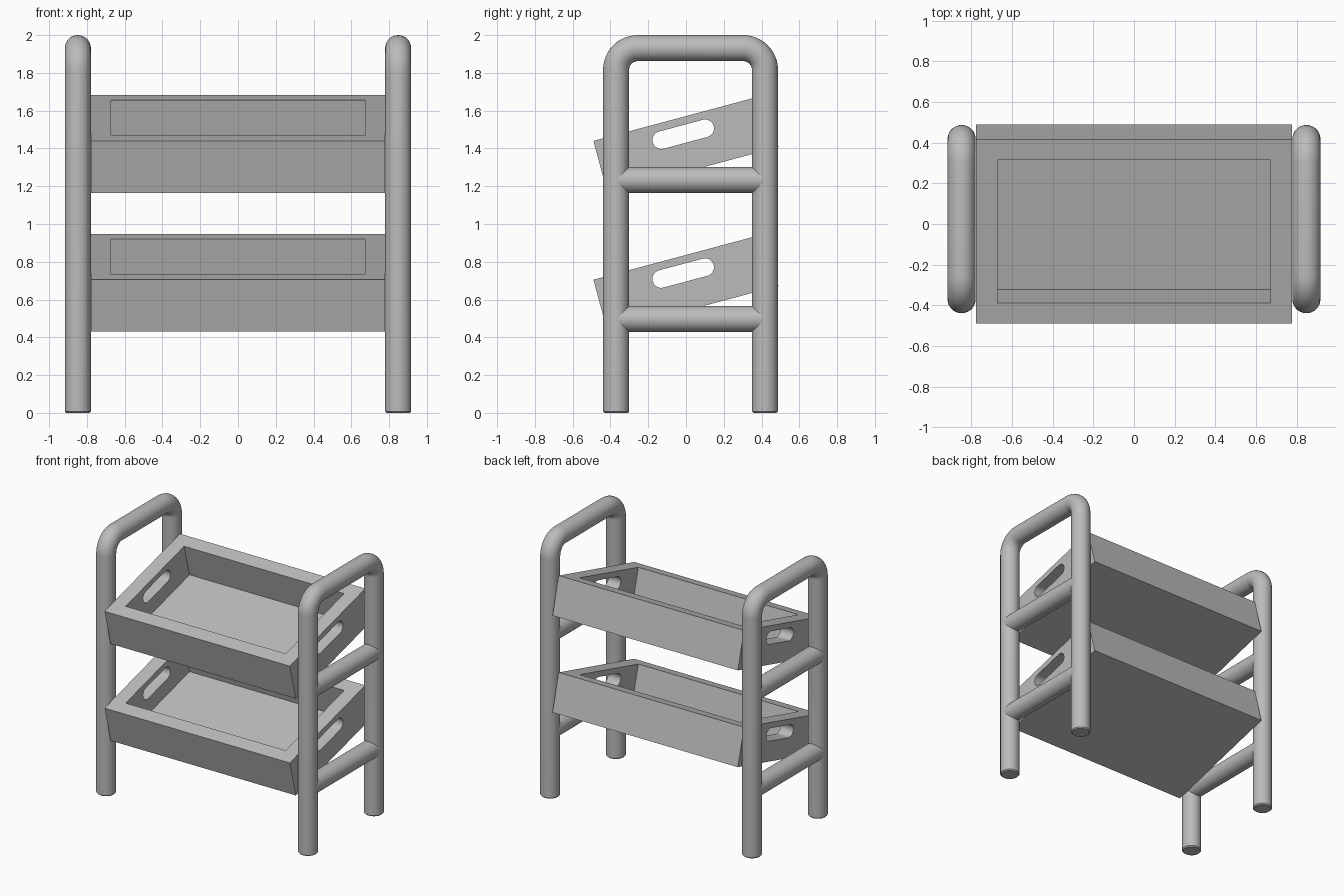
import bpy, bmesh, math
from mathutils import Matrix, Vector

cube = bpy.data.objects.get("Cube")
if cube:
    bpy.data.objects.remove(cube, do_unlink=True)

grey = bpy.data.materials.new("plain grey")
grey.use_nodes = True
colour = (0.5, 0.5, 0.5, 1)
grey.diffuse_color = colour
grey.node_tree.nodes["Principled BSDF"].inputs["Base Color"].default_value = colour

TUBE = 0.069
SIDE_X = 0.848
FRONT_Y, BACK_Y = -0.37, 0.418
TILT = math.radians(15)


def finish(name, bm):
    bmesh.ops.recalc_face_normals(bm, faces=bm.faces[:])
    mesh = bpy.data.meshes.new(name)
    bm.to_mesh(mesh)
    bm.free()
    mesh.materials.append(grey)
    obj = bpy.data.objects.new(name, mesh)
    bpy.context.collection.objects.link(obj)
    return obj


def smooth(obj):
    bpy.ops.object.select_all(action="DESELECT")
    obj.select_set(True)
    bpy.context.view_layer.objects.active = obj
    bpy.ops.object.shade_smooth_by_angle(angle=math.radians(35))


def tube(name, x, path, sides=32):
    """Sweep a round section along (y, z, radius) points at one x."""
    bm = bmesh.new()
    rings = []
    for i, (y, z, r) in enumerate(path):
        a, b = path[max(i - 1, 0)], path[min(i + 1, len(path) - 1)]
        along = Vector((0, b[0] - a[0], b[1] - a[1])).normalized()
        across = Vector((1, 0, 0))
        up = along.cross(across)
        ring = []
        for k in range(sides):
            t = math.tau * k / sides
            ring.append(bm.verts.new(Vector((x, y, z)) + r * (math.cos(t) * across + math.sin(t) * up)))
        rings.append(ring)
    for p, q in zip(rings, rings[1:]):
        for k in range(sides):
            n = (k + 1) % sides
            bm.faces.new((p[k], p[n], q[n], q[k]))
    bm.faces.new(rings[0])
    bm.faces.new(rings[-1])
    smooth(finish(name, bm))


def box(name, lo, hi):
    bm = bmesh.new()
    bmesh.ops.create_cube(bm, size=1)
    lo, hi = Vector(lo), Vector(hi)
    for v in bm.verts:
        v.co = (lo + hi) / 2 + v.co * (hi - lo)
    return finish(name, bm)


def slot_cutter(y, z, half, radius):
    """Long rounded bar along x that cuts both hand holes."""
    bm = bmesh.new()
    ring = []
    for end in (1, -1):
        for k in range(17):
            t = math.pi * (k / 16 - 0.5)
            ring.append(bm.verts.new((-1, y + end * (half + radius * math.cos(t)),
                                      z + end * radius * math.sin(t))))
    face = bm.faces.new(ring)
    out = bmesh.ops.extrude_face_region(bm, geom=[face])
    new = [g for g in out["geom"] if isinstance(g, bmesh.types.BMVert)]
    bmesh.ops.translate(bm, verts=new, vec=(2, 0, 0))
    return finish("slot_cutter", bm)


# Frames: an arched tube on each side, with slightly eased feet
BEND, TOP_Z = 0.115, 1.931
arc = []
for cy, start in ((FRONT_Y + BEND, math.pi), (BACK_Y - BEND, math.pi / 2)):
    for k in range(13):
        t = start - k * math.pi / 24
        arc.append((cy + BEND * math.cos(t), TOP_Z - BEND + BEND * math.sin(t), TUBE))
foot = [(0, TUBE - 0.008), (0.008, TUBE)]
arch = ([(FRONT_Y, z, r) for z, r in foot] + arc
        + [(BACK_Y, z, r) for z, r in reversed(foot)])

for side, sx in (("left", 1), ("right", -1)):
    tube(side + "_frame", sx * SIDE_X, arch)
    for level, z in (("lower", 0.497), ("upper", 1.232)):
        tube(f"{side}_{level}_rung", sx * SIDE_X,
             [(FRONT_Y, z, TUBE), (BACK_Y, z, TUBE)])

# Trays: hollow boxes with hand holes, tilted towards the front
LENGTH, DEPTH, WALL, HALF_X = 0.938, 0.285, 0.106, 0.778
for level, z in (("lower", 0.705), ("upper", 1.44)):
    tray = box(level + "_tray", (-HALF_X, 0, -DEPTH), (HALF_X, LENGTH, 0))
    cutters = [
        box("pocket_cutter", (WALL - HALF_X, WALL, -0.25),
            (HALF_X - WALL, LENGTH - WALL, 0.2)),
        slot_cutter(0.468, -0.089, 0.12, 0.047),
    ]
    for cutter in cutters:
        cutter.hide_render = True
        mod = tray.modifiers.new("cut", "BOOLEAN")
        mod.operation = "DIFFERENCE"
        mod.solver = "EXACT"
        mod.object = cutter
    graph = bpy.context.evaluated_depsgraph_get()
    cut_mesh = bpy.data.meshes.new_from_object(tray.evaluated_get(graph))
    tray.modifiers.clear()
    tray.data = cut_mesh
    for cutter in cutters:
        bpy.data.objects.remove(cutter, do_unlink=True)
    cut_mesh.transform(Matrix.Translation((0, -0.49, z)) @ Matrix.Rotation(TILT, 4, "X"))
    smooth(tray)
